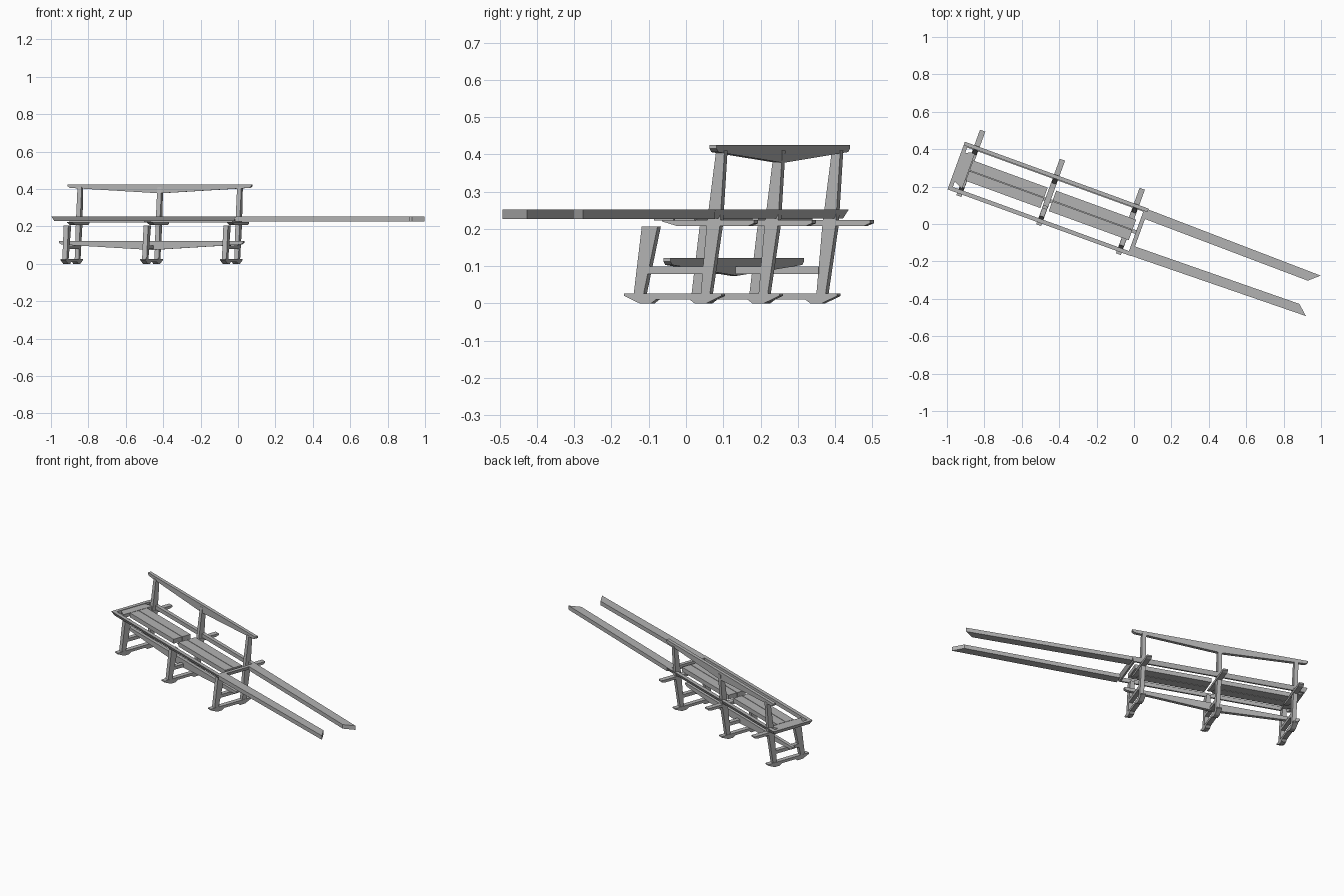
import bpy, bmesh, math
from mathutils import Matrix

old = bpy.data.objects.get("Cube")
if old:
    bpy.data.objects.remove(old, do_unlink=True)

GREY = (0.45, 0.45, 0.45, 1)
wood = bpy.data.materials.new("weathered_grey")
wood.use_nodes = True
wood.diffuse_color = GREY
wood.node_tree.nodes["Principled BSDF"].inputs["Base Color"].default_value = GREY

TURN = Matrix.Rotation(math.radians(-20), 4, 'Z')  # bench stands skewed in plan
MID_U, MID_V = -0.477, -0.033                      # middle of the seat frame
TRESTLES = [MID_U + i * 0.454 for i in (-1, 0, 1)]


def finish(name, bm):
    bmesh.ops.recalc_face_normals(bm, faces=bm.faces)
    bm.transform(TURN)
    mesh = bpy.data.meshes.new(name)
    bm.to_mesh(mesh)
    bm.free()
    mesh.materials.append(wood)
    obj = bpy.data.objects.new(name, mesh)
    bpy.context.collection.objects.link(obj)


def prism(name, outline, axis, lo, hi):
    """Extrude a 2D outline along one axis between lo and hi."""
    place = {'u': lambda a, b, t: (t, a, b),
             'v': lambda a, b, t: (a, t, b),
             'z': lambda a, b, t: (a, b, t)}[axis]
    bm = bmesh.new()
    rings = [[bm.verts.new(place(a, b, t)) for a, b in outline] for t in (lo, hi)]
    for ring in rings:
        bm.faces.new(ring)
    n = len(outline)
    for i in range(n):
        j = (i + 1) % n
        bm.faces.new((rings[0][i], rings[0][j], rings[1][j], rings[1][i]))
    finish(name, bm)


def box(name, u, v, z):
    prism(name, [(u[0], v[0]), (u[1], v[0]), (u[1], v[1]), (u[0], v[1])], 'z', *z)


def bellied_board(name, top, v):
    """Long board with a straight top and a bottom deepest at the middle."""
    half = [(0.523, top), (0.523, top - 0.010), (0.510, top - 0.019)]
    outline = [(MID_U + u, z) for u, z in half] + [(MID_U, top - 0.048)]
    outline += [(MID_U - u, z) for u, z in reversed(half)]
    prism(name, outline, 'v', v - 0.01, v + 0.01)


# Trestles: foot, two leaning legs, rung and seat bearer
foot_half = [(0.139, 0.027), (0.139, 0.020), (0.095, 0), (0.062, 0), (0.047, 0.011)]
foot = [(-0.041 + v, z) for v, z in foot_half]
foot += [(-0.041 - v, z) for v, z in reversed(foot_half)]
front_leg = [(-0.153, 0.025), (-0.125, 0.025), (-0.085, 0.206), (-0.130, 0.206)]
back_leg = [(0.038, 0.025), (0.064, 0.025), (0.093, 0.21),
            (0.106, 0.41), (0.082, 0.41), (0.055, 0.21)]
bearer = [(-0.072, 0.224), (-0.072, 0.220), (-0.030, 0.208),
          (0.175, 0.208), (0.192, 0.215), (0.192, 0.224)]
for label, u in zip(("right", "middle", "left"), TRESTLES):
    prism(label + "_foot", foot, 'u', u - 0.014, u + 0.014)
    prism(label + "_front_leg", front_leg, 'u', u - 0.013, u + 0.013)
    prism(label + "_back_leg", back_leg, 'u', u - 0.012, u + 0.012)
    prism(label + "_bearer", bearer, 'u', u - 0.015, u + 0.015)
    box(label + "_rung", (u - 0.013, u + 0.013), (-0.125, 0.045), (0.079, 0.099))

# Backrest and low stretcher share one shape
bellied_board("backrest", 0.425, 0.094)
bellied_board("stretcher", 0.122, -0.037)

# Seat: two pairs of planks with a narrow gap between
for label, u in (("right", (-0.925, -0.50)), ("left", (-0.452, 0.003))):
    for part, side in (("front", -1), ("back", 1)):
        edges = sorted((MID_V + side * 0.0015, MID_V + side * 0.058))
        box(f"{label}_{part}_seat_plank", u, edges, (0.222, 0.249))

# Tapered board closing the end of the seat
prism("seat_end_board", [(-0.928, MID_V - 0.104), (-0.928, MID_V + 0.104),
                         (-0.987, MID_V + 0.077), (-0.987, MID_V - 0.077)],
      'z', 0.228, 0.249)

# Mitred frame around the seat, undercut on the outside
bm = bmesh.new()
rings = []
for inset, z in ((0, 0.252), (0.012, 0.228), (0.022, 0.228), (0.022, 0.252)):
    a, b = 0.523 - inset, 0.134 - inset
    rings.append([bm.verts.new((MID_U + su * a, MID_V + sv * b, z))
                  for su, sv in ((-1, -1), (1, -1), (1, 1), (-1, 1))])
for k in range(4):
    r, s = rings[k], rings[(k + 1) % 4]
    for i in range(4):
        j = (i + 1) % 4
        bm.faces.new((r[i], r[j], s[j], s[i]))
finish("seat_frame", bm)

# Two long poles reaching out from the end, cut at a slant
for label, side in (("front", -1), ("back", 1)):
    pole = [(0.044, 0.132), (1.032, 0.115), (0.977, 0.066), (0.044, 0.078)]
    prism(label + "_pole", [(u, MID_V + side * v) for u, v in pole], 'z', 0.227, 0.252)
